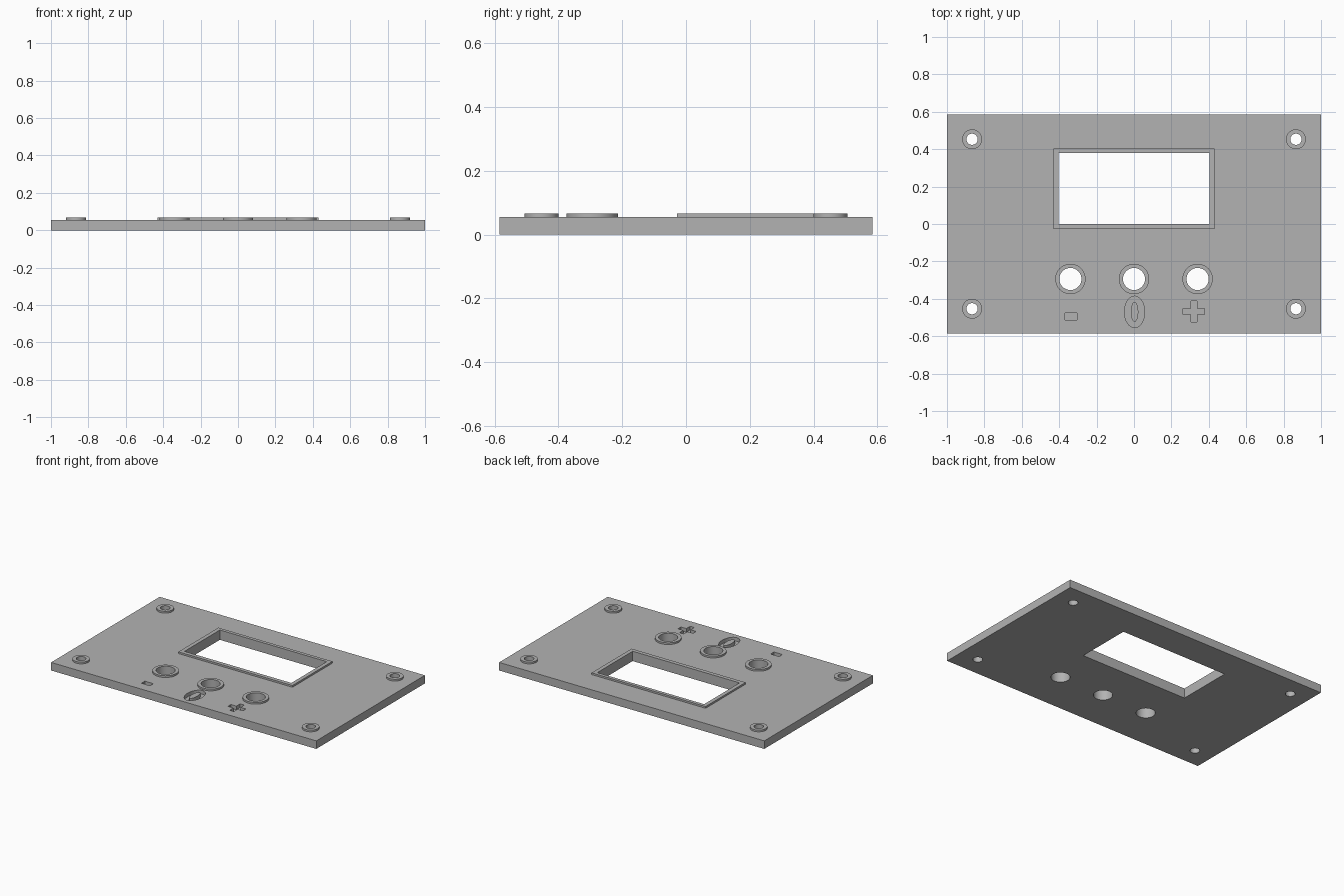
import bpy
import bmesh
from math import cos, sin, tau, radians

cube = bpy.data.objects.get("Cube")
if cube:
    bpy.data.objects.remove(cube)

GREY = (0.45, 0.45, 0.45, 1)
mat = bpy.data.materials.new("panel_grey")
mat.use_nodes = True
mat.diffuse_color = GREY
mat.node_tree.nodes["Principled BSDF"].inputs["Base Color"].default_value = GREY

TOP, RIM, GROOVE = 0.055, 0.067, 0.03
HALF_Y = 0.585
SCREWS = {f"{b}_{s}": (x, y) for b, y in (("front", -0.453), ("back", 0.453))
          for s, x in (("right", -0.866), ("left", 0.866))}
BUTTONS = {"right": (-0.34, -0.294), "middle": (0, -0.294), "left": (0.34, -0.294)}


def rect(x0, x1, y0, y1):
    return [(x0, y0), (x1, y0), (x1, y1), (x0, y1)]


def oval(cx, cy, rx, ry, n=64):
    return [(cx + rx * cos(tau * i / n), cy + ry * sin(tau * i / n)) for i in range(n)]


def make(name, outer, z0, z1, inner=None):
    """Extrude an outline into a prism, or into a ring when an inner outline is given."""
    bm = bmesh.new()
    layers = [[bm.verts.new((x, y, z)) for x, y in loop]
              for loop in ([outer, inner] if inner else [outer]) for z in (z0, z1)]
    n = len(outer)

    def band(a, b):
        for i in range(n):
            j = (i + 1) % n
            bm.faces.new((a[i], a[j], b[j], b[i]))

    if inner:
        low, high, in_low, in_high = layers
        for a, b in ((low, high), (high, in_high), (in_high, in_low), (in_low, low)):
            band(a, b)
    else:
        low, high = layers
        band(low, high)
        bm.faces.new(high)
        bm.faces.new(low[::-1])
    bmesh.ops.recalc_face_normals(bm, faces=bm.faces)
    mesh = bpy.data.meshes.new(name)
    bm.to_mesh(mesh)
    bm.free()
    mesh.materials.append(mat)
    obj = bpy.data.objects.new(name, mesh)
    bpy.context.collection.objects.link(obj)
    return obj


# Outlines of the openings
window = rect(-0.403, 0.403, -0.001, 0.38)
screw_holes = {k: oval(*p, 0.03, 0.03) for k, p in SCREWS.items()}
button_holes = {k: oval(*p, 0.059, 0.059) for k, p in BUTTONS.items()}

# Plate, with through cutters and shallow engraved marks
plate = make("plate", rect(-1, 1, -HALF_Y, HALF_Y), 0, TOP)
cutters = [make("cutter", o, -0.1, 0.2)
           for o in (window, *screw_holes.values(), *button_holes.values())]
cutters.append(make("dash_cutter", rect(-0.368, -0.304, -0.514, -0.477), GROOVE, 0.2))
cutters.append(make("oval_cutter", oval(0.003, -0.47, 0.054, 0.084), GROOVE, 0.2,
                    oval(0.003, -0.47, 0.02, 0.053)))
a, w, px, py = 0.057, 0.016, 0.32, -0.468
cross = [(w, w), (w, a), (-w, a), (-w, w), (-a, w), (-a, -w),
         (-w, -w), (-w, -a), (w, -a), (w, -w), (a, -w), (a, w)]
cutters.append(make("cross_cutter", [(px + x, py + y) for x, y in cross], GROOVE, 0.2))
for c in cutters:
    mod = plate.modifiers.new("cut", 'BOOLEAN')
    mod.operation, mod.solver, mod.object = 'DIFFERENCE', 'EXACT', c
cut_mesh = bpy.data.meshes.new_from_object(
    plate.evaluated_get(bpy.context.evaluated_depsgraph_get()))
plate.modifiers.clear()
plate.data = cut_mesh
for c in cutters:
    bpy.data.objects.remove(c)

# Raised rims around the window, buttons and screw holes
parts = [plate, make("window_frame", rect(-0.43, 0.43, -0.028, 0.403), TOP, RIM, window)]
for k, p in BUTTONS.items():
    parts.append(make(f"button_collar_{k}", oval(*p, 0.081, 0.081), TOP, RIM, button_holes[k]))
for k, p in SCREWS.items():
    parts.append(make(f"screw_collar_{k}", oval(*p, 0.053, 0.053), TOP, RIM, screw_holes[k]))

bpy.ops.object.select_all(action='DESELECT')
for obj in parts:
    obj.select_set(True)
bpy.context.view_layer.objects.active = plate
bpy.ops.object.shade_smooth_by_angle(angle=radians(30))
